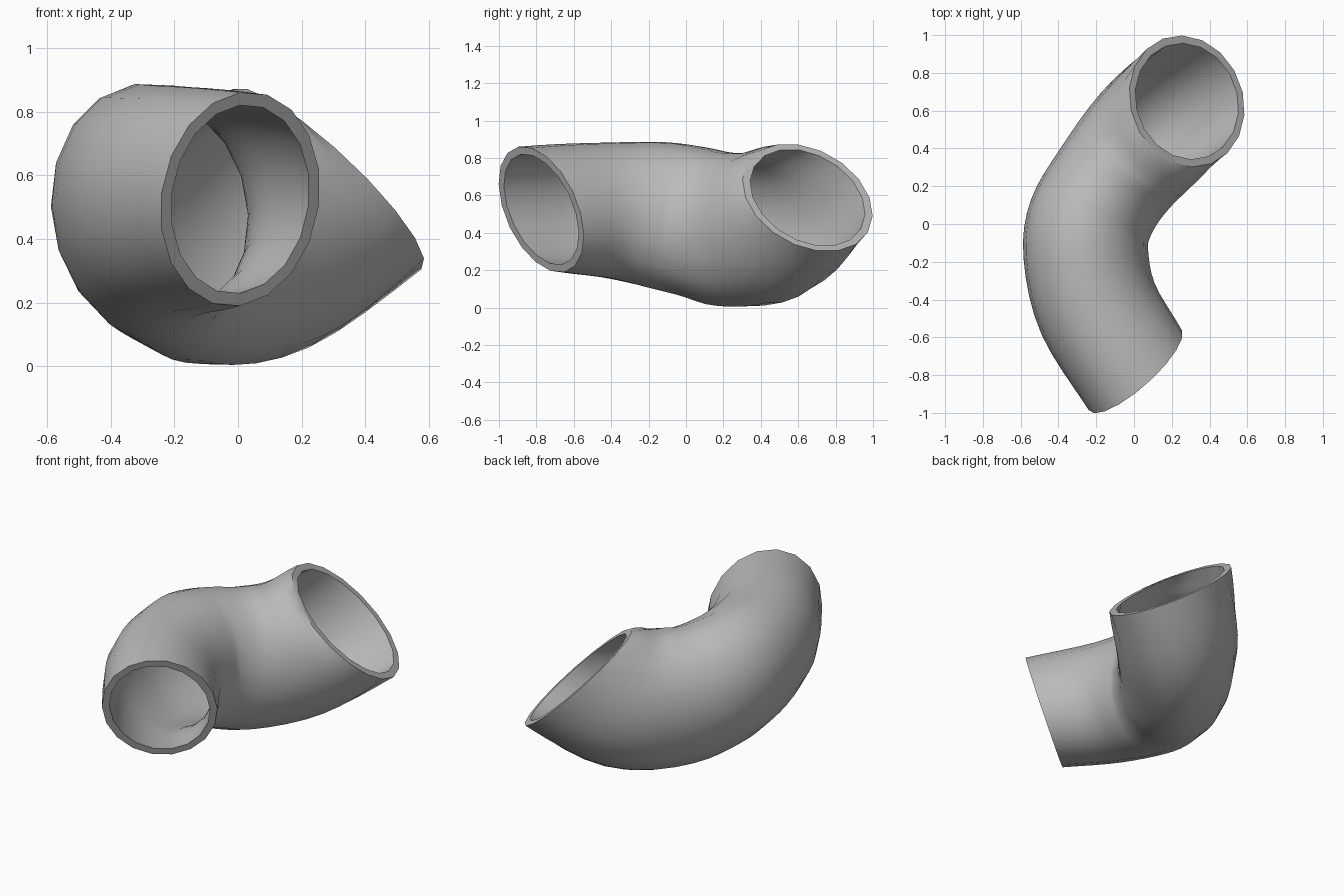
import bpy, bmesh, math
from mathutils import Vector

cube = bpy.data.objects.get("Cube")
if cube:
    bpy.data.objects.remove(cube, do_unlink=True)

SIDES, STEPS, WALL = 18, 4, 0.042

# Cross-sections along the bend:
# centre, direction, half width, half height, lean of the oval in degrees
SECTIONS = [
    ((0.007, -0.774, 0.525), (-0.61, 0.74, 0.27), 0.312, 0.362, 30),
    ((-0.19, -0.45, 0.52), (-0.42, 0.90, 0.03), 0.325, 0.368, 17),
    ((-0.255, -0.16, 0.496), (-0.08, 0.98, -0.12), 0.328, 0.398, 11),
    ((-0.23, 0.03, 0.462), (0.30, 0.94, -0.13), 0.328, 0.405, 10),
    ((-0.115, 0.225, 0.417), (0.50, 0.83, -0.05), 0.325, 0.415, 6),
    ((0.068, 0.45, 0.442), (0.62, 0.60, 0.35), 0.345, 0.420, 0),
    ((0.28, 0.65, 0.588), (0.65, 0.25, 0.72), 0.355, 0.414, 0),
]


def flat(section):
    c, d, a, b, lean = section
    return [*c, *Vector(d).normalized(), a, b, math.radians(lean)]


def blend(p0, p1, p2, p3, t):
    """Catmull-Rom blend of one value."""
    return 0.5 * (2 * p1 + (p2 - p0) * t + (2 * p0 - 5 * p1 + 4 * p2 - p3) * t * t
                  + (3 * p1 - p0 - 3 * p2 + p3) * t ** 3)


def smooth_sections():
    rows = [flat(s) for s in SECTIONS]
    first = [2 * a - b for a, b in zip(rows[0], rows[1])]
    last = [2 * a - b for a, b in zip(rows[-1], rows[-2])]
    rows = [first] + rows + [last]
    out = []
    for i in range(1, len(rows) - 2):
        for s in range(STEPS):
            out.append([blend(*v, s / STEPS) for v in zip(*rows[i - 1:i + 3])])
    return out + [rows[-2]]


def add_ring(bm, row, inset):
    centre, tangent = Vector(row[:3]), Vector(row[3:6]).normalized()
    side = tangent.cross(Vector((0, 0, 1))).normalized()
    up = side.cross(tangent)
    # Lean the oval towards the outside of the bend
    c, s = math.cos(row[8]), math.sin(row[8])
    side, up = side * c + up * s, up * c - side * s
    a, b = row[6] - inset, row[7] - inset
    # Start angle undoes the lean so the rings line up without twisting
    angles = [2 * math.pi * k / SIDES - row[8] for k in range(SIDES)]
    return [bm.verts.new(centre + side * a * math.cos(t) + up * b * math.sin(t)) for t in angles]


def bridge(bm, r0, r1):
    for k in range(SIDES):
        n = (k + 1) % SIDES
        bm.faces.new((r0[k], r0[n], r1[n], r1[k]))


# Hollow bent pipe: outer wall, inner wall and a flat rim at each end
bm = bmesh.new()
rows = smooth_sections()
outer = [add_ring(bm, r, 0) for r in rows]
inner = [add_ring(bm, r, WALL) for r in rows]
for shell in (outer, inner):
    for r0, r1 in zip(shell, shell[1:]):
        bridge(bm, r0, r1)
bridge(bm, outer[0], inner[0])
bridge(bm, outer[-1], inner[-1])
bmesh.ops.recalc_face_normals(bm, faces=bm.faces)

mesh = bpy.data.meshes.new("bent_pipe")
bm.to_mesh(mesh)
bm.free()
pipe = bpy.data.objects.new("bent_pipe", mesh)
bpy.context.collection.objects.link(pipe)

# Plain grey material
grey = bpy.data.materials.new("light_grey")
grey.use_nodes = True
colour = (0.5, 0.5, 0.5, 1)
grey.diffuse_color = colour
grey.node_tree.nodes["Principled BSDF"].inputs["Base Color"].default_value = colour
mesh.materials.append(grey)

# Smooth walls with crisp rims
bpy.ops.object.select_all(action='DESELECT')
pipe.select_set(True)
bpy.context.view_layer.objects.active = pipe
bpy.ops.object.shade_smooth_by_angle(angle=math.radians(40))
